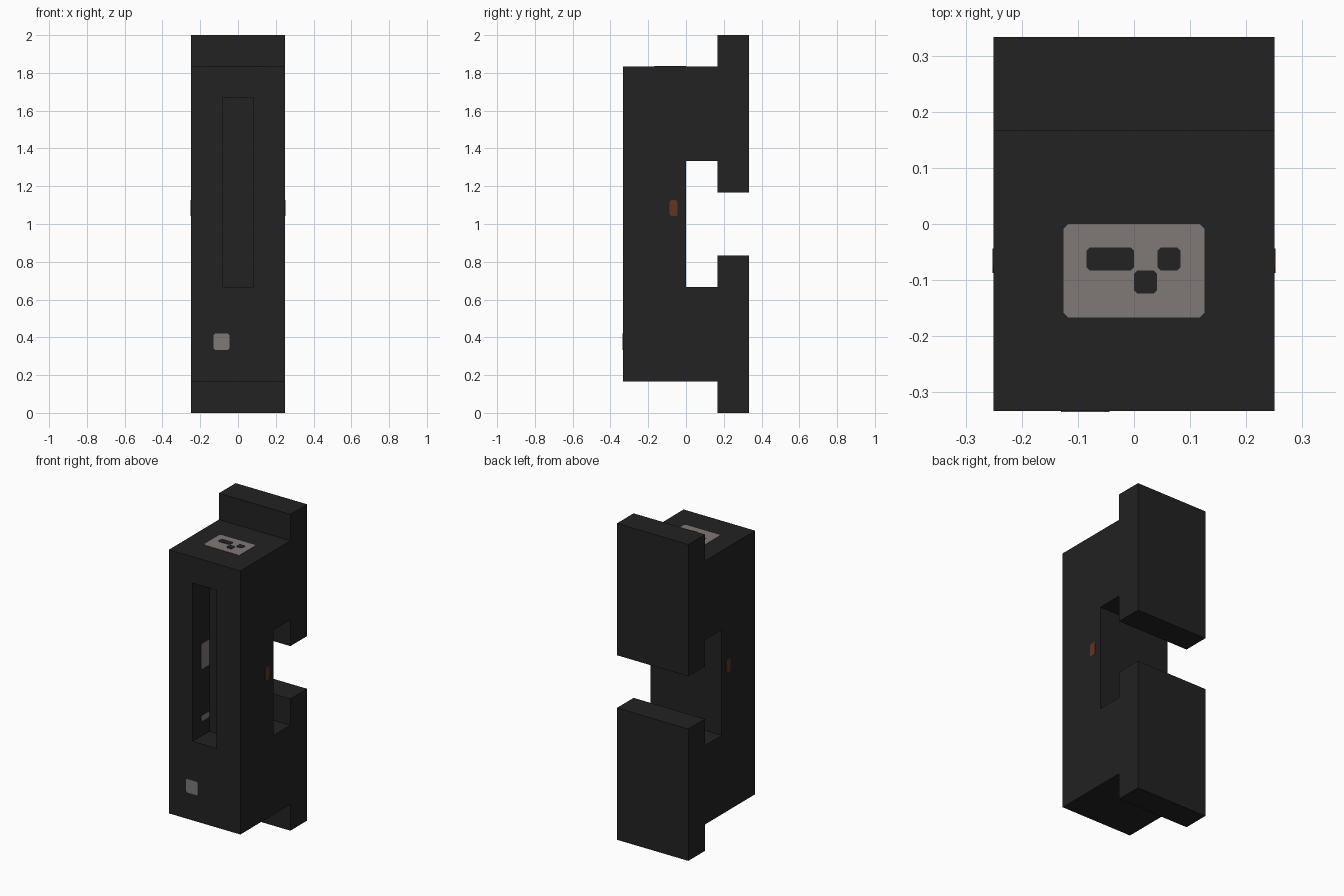
import bpy, bmesh
from mathutils import Vector

if "Cube" in bpy.data.objects:
    bpy.data.objects.remove(bpy.data.objects["Cube"])

U = 1 / 6  # design grid step


def material(name, rgb):
    m = bpy.data.materials.new(name)
    m.diffuse_color = (*rgb, 1)
    m.use_nodes = True
    m.node_tree.nodes["Principled BSDF"].inputs["Base Color"].default_value = m.diffuse_color
    return m


DARK = material("charcoal", (0.016, 0.016, 0.016))
GREY = material("warm_grey", (0.216, 0.188, 0.181))
RUST = material("rust_orange", (0.115, 0.036, 0.016))


def prism(name, points, depth, mat):
    """Extrude a closed loop of 3D points along the depth vector."""
    bm = bmesh.new()
    face = bm.faces.new([bm.verts.new(p) for p in points])
    new = bmesh.ops.extrude_face_region(bm, geom=[face])["geom"]
    bmesh.ops.translate(bm, vec=Vector(depth),
                        verts=[v for v in new if isinstance(v, bmesh.types.BMVert)])
    bmesh.ops.recalc_face_normals(bm, faces=bm.faces)
    mesh = bpy.data.meshes.new(name)
    bm.to_mesh(mesh)
    bm.free()
    mesh.materials.append(mat)
    ob = bpy.data.objects.new(name, mesh)
    bpy.context.collection.objects.link(ob)
    return ob


def plate(name, axis, side, level, a, b, mat, chip=0.009, thick=0.002):
    """Thin chipped-corner plate on the plane axis = level, facing side."""
    (a0, a1), (b0, b1), c = a, b, chip
    loop = [(a0 + c, b0), (a1 - c, b0), (a1, b0 + c), (a1, b1 - c),
            (a1 - c, b1), (a0 + c, b1), (a0, b1 - c), (a0, b0 + c)]
    points = []
    for p in loop:
        q = list(p)
        q.insert(axis, level)
        points.append(q)
    depth = [0, 0, 0]
    depth[axis] = side * thick
    return prism(name, points, depth, mat)


# Body with stepped back plates and rear notch: one side profile in grid steps
profile = [(-2, 1), (1, 1), (1, 0), (2, 0), (2, 5), (1, 5), (1, 4), (0, 4),
           (0, 8), (1, 8), (1, 7), (2, 7), (2, 12), (1, 12), (1, 11), (-2, 11)]
body = prism("body", [(-0.25, y * U, z * U) for y, z in profile], (0.5, 0, 0), DARK)

# Long recessed slot in the front
h = U / 2
cutter = prism("slot_cutter", [(x, -0.5, z) for x, z in
               ((-h, 4 * U), (h, 4 * U), (h, 10 * U), (-h, 10 * U))],
               (0, 0.5 - U, 0), DARK)
cut = body.modifiers.new("slot", 'BOOLEAN')
cut.operation = 'DIFFERENCE'
cut.solver = 'EXACT'
cut.object = cutter
bpy.context.view_layer.objects.active = body
bpy.ops.object.modifier_apply(modifier=cut.name)
bpy.data.objects.remove(cutter)

# Label on the top with dark marks
top = 11 * U
plate("top_label", 2, 1, top, (-0.126, 0.126), (-U, 0), GREY)
marks = [((-0.085, 0), (-0.083, -0.042)),
         ((0, 0.041), (-0.124, -0.083)),
         ((0.042, 0.083), (-0.083, -0.042))]
for i, (xs, ys) in enumerate(marks):
    plate(f"label_mark_{i + 1}", 2, 1, top, xs, ys, DARK, 0.006, 0.004)

# Button on the front
plate("front_button", 1, -1, -2 * U, (-0.13, -0.044), (0.334, 0.42), GREY)

# Small lamp on each side
for s, label in ((1, "right"), (-1, "left")):
    plate(f"{label}_lamp", 0, s, s * 0.25, (-0.087, -0.044), (1.042, 1.127), RUST)

# Grey contacts on the inner slot wall
plate("slot_contact_upper", 0, 1, -h, (-0.25, -U), (1.09, 1.25), GREY)
plate("slot_contact_lower", 0, 1, -h, (-0.25, -U), (0.76, 0.795), GREY)
